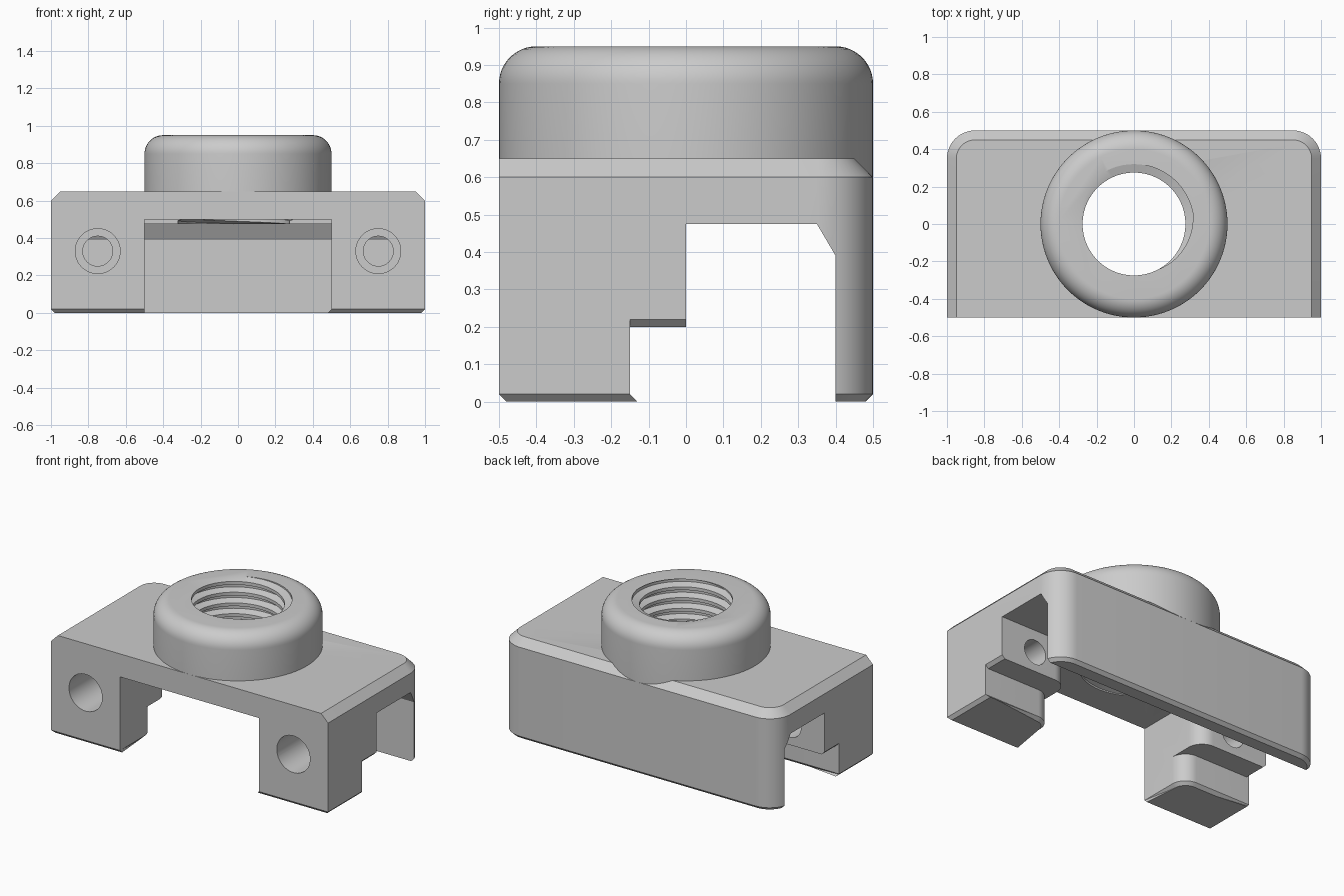
import bpy, bmesh
from math import sin, cos, pi, radians

cube = bpy.data.objects.get("Cube")
if cube:
    bpy.data.objects.remove(cube, do_unlink=True)

grey = bpy.data.materials.new("plain_grey")
grey.use_nodes = True
grey.diffuse_color = (0.6, 0.6, 0.6, 1)
grey.node_tree.nodes["Principled BSDF"].inputs["Base Color"].default_value = (0.6, 0.6, 0.6, 1)


def finish(name, bm):
    bmesh.ops.recalc_face_normals(bm, faces=bm.faces)
    mesh = bpy.data.meshes.new(name)
    bm.to_mesh(mesh)
    bm.free()
    mesh.materials.append(grey)
    obj = bpy.data.objects.new(name, mesh)
    bpy.context.collection.objects.link(obj)
    return obj


def loft(name, layers):
    """Closed solid through loops that share a point count."""
    bm = bmesh.new()
    rows = [[bm.verts.new(p) for p in layer] for layer in layers]
    n = len(rows[0])
    for a, b in zip(rows, rows[1:]):
        for i in range(n):
            j = (i + 1) % n
            bm.faces.new((a[i], a[j], b[j], b[i]))
    bm.faces.new(rows[0])
    bm.faces.new(rows[-1])
    return finish(name, bm)


def arc(cx, cy, r, start, end, steps=12):
    angles = [radians(start + (end - start) * i / steps) for i in range(steps + 1)]
    return [(cx + r * cos(a), cy + r * sin(a)) for a in angles]


def mirrored(half):
    return half + [(-x, y) for x, y in reversed(half)]


def at_z(points, z):
    return [(x, y, z) for x, y in points]


def prism_x(name, points, x0, x1):
    return loft(name, [[(x, y, z) for y, z in points] for x in (x0, x1)])


def circle(r, n=96):
    return [(r * cos(2 * pi * i / n), r * sin(2 * pi * i / n)) for i in range(n)]


# Housing: rounded rear corners, chamfered top and bottom rims
def outline(inset, front):
    return mirrored([(1 - inset, front)] + arc(0.85, 0.35, 0.15 - inset, 0, 90))


housing = loft("housing", [
    at_z(outline(0.02, -0.48), 0), at_z(outline(0, -0.5), 0.02),
    at_z(outline(0, -0.5), 0.6), at_z(outline(0.05, -0.5), 0.65)])


# T-shaped space between the legs, with rounded inner leg corners
def between_legs(step, grow):
    corner = arc(0.6, step - 0.1, 0.1 - grow, 180, 90)
    return mirrored([(0.5 - grow, -0.6)] + corner + [(1.1, step + grow), (1.1, 0.2)])


cutters = [
    loft("lower_leg_cutter", [at_z(between_legs(-0.15, g), z)
                              for z, g in ((-0.01, 0.03), (0.02, 0), (0.2, 0))]),
    loft("upper_leg_cutter", [at_z(between_legs(0, 0), z) for z in (0.1, 0.475)]),
    prism_x("rear_slot_cutter", [(0.05, -0.1), (0.05, 0.475), (0.35, 0.475),
                                 (0.4, 0.39), (0.4, -0.1)], -1.2, 1.2),
    prism_x("front_opening_cutter", [(-0.6, 0.1), (-0.6, 0.5), (0, 0.5), (0, 0.1)], -0.5, 0.5),
]

for side in (-1, 1):
    # Small chamfer under the outer edge of each step
    cutters.append(loft("step_edge_cutter", [
        [(side * 0.97, y, 0.19), (side * 1.01, y, 0.23), (side * 1.01, y, 0.19)]
        for y in (-0.15, 0.05)]))
    # Counterbored bolt holes
    cutters.append(loft("bolt_hole_cutter", [
        [(side * 0.75 + x, y, 0.33 + z) for x, z in circle(r, 48)]
        for y, r in ((-0.6, 0.12), (-0.15, 0.12), (-0.15, 0.08), (0.1, 0.08))]))

# Collar with a rounded top rim
rim = arc(0.4, 0.85, 0.1, 0, 90)
collar = loft("collar", [at_z(circle(r), z) for r, z in [(0.5, 0.6)] + rim])


# Helical thread cutter
def thread_cutter(minor=0.275, depth=0.045, pitch=0.07, shift=-0.018, low=0.4, high=1.05, n=72):
    bm = bmesh.new()

    def vert(turn, knot, j):
        z = pitch * (turn + knot + j / n) + shift
        z = min(max(z, low), high)
        d = abs(((z - shift) / pitch - j / n) % 1 - 0.65)
        d = min(d, 1 - d)
        r = minor + depth * min(max((0.35 - d) / 0.2, 0), 1)
        a = 2 * pi * j / n
        return bm.verts.new((r * cos(a), r * sin(a), z))

    columns = [[vert(t, k, j) for t in range(3, 17) for k in (0.3, 0.5, 0.8, 1.0)]
               for j in range(n + 1)]
    for a, b in zip(columns, columns[1:]):
        for i in range(len(a) - 1):
            bm.faces.new((a[i], b[i], b[i + 1], a[i + 1]))
    bmesh.ops.remove_doubles(bm, verts=bm.verts, dist=0.00005)
    bmesh.ops.holes_fill(bm, edges=[e for e in bm.edges if e.is_boundary], sides=0)
    return finish("thread_cutter", bm)


thread = thread_cutter()


def carve(obj, tools):
    bpy.ops.object.select_all(action="DESELECT")
    bpy.context.view_layer.objects.active = obj
    obj.select_set(True)
    for tool in tools:
        mod = obj.modifiers.new("cut", "BOOLEAN")
        mod.operation = "DIFFERENCE"
        mod.solver = "EXACT"
        mod.object = tool
        bpy.ops.object.modifier_apply(modifier=mod.name)
    bpy.ops.object.shade_smooth_by_angle(angle=radians(25))


carve(housing, cutters + [thread])
carve(collar, [thread])
for tool in cutters + [thread]:
    bpy.data.objects.remove(tool, do_unlink=True)
